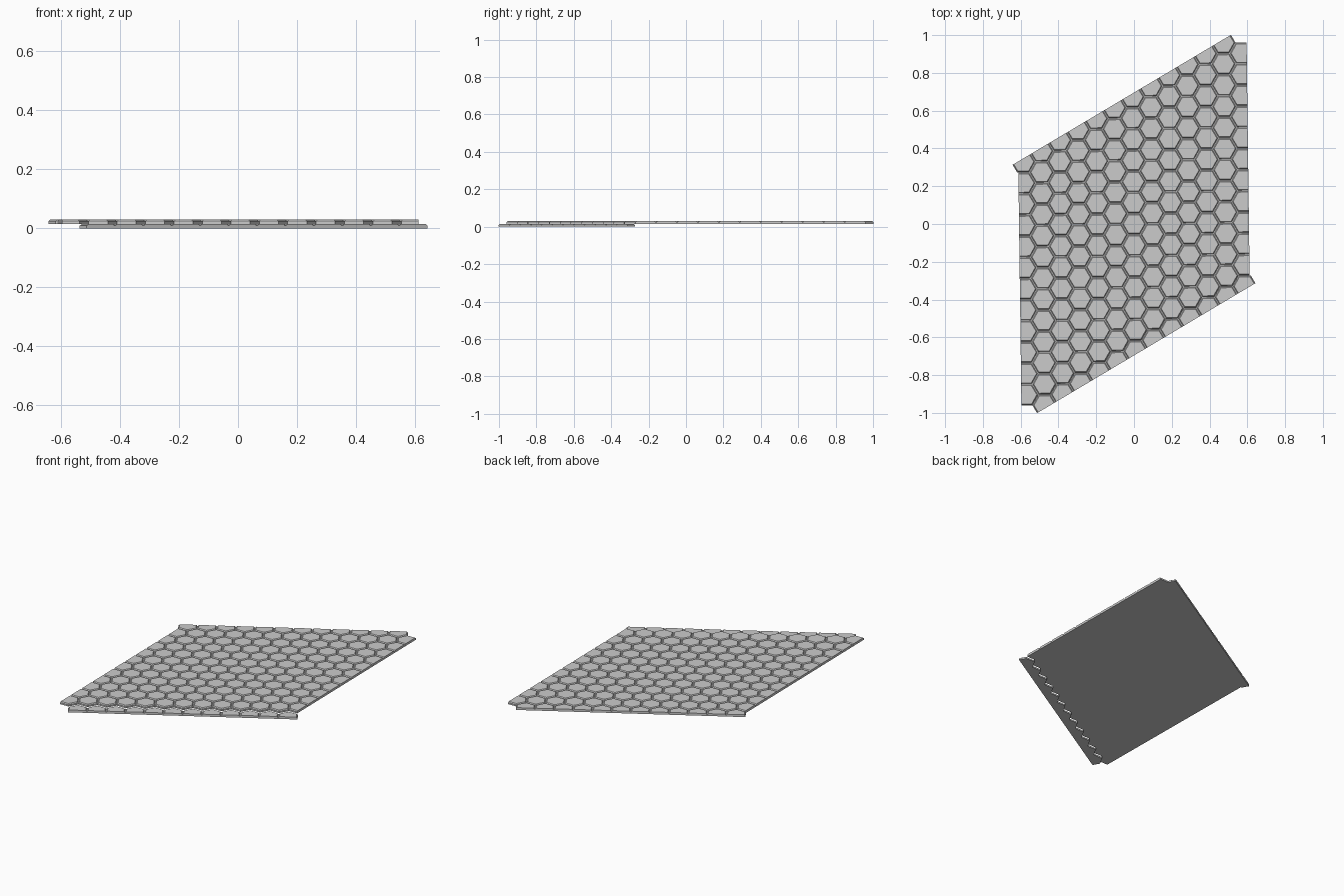
import bpy, bmesh, math
from mathutils import Vector, Matrix

if "Cube" in bpy.data.objects:
    bpy.data.objects.remove(bpy.data.objects["Cube"])

P = 0.0971                        # spacing between hexagon columns
S = P / 1.5                       # hexagon side
A = S * math.sqrt(3) / 2          # centre to flat
TILT = Matrix.Rotation(math.radians(0.75), 4, 'Z')
H = 0.0152                        # thickness of one layer
FLOOR = 0.0095                    # groove floor above the layer's underside
# neighbour across the side between corner k and k + 1 (corner k at 60 * k degrees)
NEIGHBOURS = [(1, 0), (0, 1), (-1, 1), (-1, 0), (0, -1), (1, -1)]


def ring(c, inset, z):
    r = S - inset / math.cos(math.radians(30))
    return [Vector((c.x + r * math.cos(k * math.pi / 3),
                    c.y + r * math.sin(k * math.pi / 3), z)) for k in range(6)]


def tiles(name, cells, z0, cuts):
    """Hexagon plates separated by grooves, trimmed by straight cuts."""
    bm = bmesh.new()
    for q, r in cells:
        c = Vector((q * P, (r + q / 2) * 2 * A, 0))
        levels = [[bm.verts.new(p) for p in ring(c, i, z)] for i, z in
                  ((0, z0), (0, z0 + FLOOR), (0.003, z0 + FLOOR), (0.0075, z0 + H))]
        bm.faces.new(levels[0][::-1])
        bm.faces.new(levels[3])
        for n in range(3):
            lo, hi = levels[n], levels[n + 1]
            for k in range(6):
                dq, dr = NEIGHBOURS[k]
                if n == 0 and (q + dq, r + dr) in cells:
                    continue      # no wall between joined plates
                m = (k + 1) % 6
                bm.faces.new((lo[k], lo[m], hi[m], hi[k]))
    bmesh.ops.remove_doubles(bm, verts=bm.verts[:], dist=1e-5)
    for angle, d in cuts:
        n = Vector((math.cos(math.radians(angle)), math.sin(math.radians(angle)), 0))
        bmesh.ops.bisect_plane(bm, geom=bm.verts[:] + bm.edges[:] + bm.faces[:],
                               plane_co=n * d, plane_no=n, clear_outer=True)
        edges = [e for e in bm.edges if e.is_boundary]
        bmesh.ops.holes_fill(bm, edges=edges, sides=0)
    bmesh.ops.recalc_face_normals(bm, faces=bm.faces[:])
    bm.transform(TILT)
    me = bpy.data.meshes.new(name)
    bm.to_mesh(me)
    bm.free()
    ob = bpy.data.objects.new(name, me)
    bpy.context.collection.objects.link(ob)
    return ob


END = 6 * P + 0.0155              # straight cut of the front and back rows
SIDE = 6 * P + 0.026              # straight cut of the left and right columns

# main field of plates, trimmed left and right
tiles("floor_field", {(q, r) for q in range(-6, 7) for r in range(-5, 6)}, H,
      [(0, SIDE), (180, SIDE)])
# back row at the same height, trimmed along the back
tiles("back_row", {(q, 6) for q in range(-6, 6)}, H, [(120, END)])
# front row dropped one layer, trimmed along the front
tiles("front_lip", {(q, -6) for q in range(-5, 7)}, 0, [(-60, END)])
